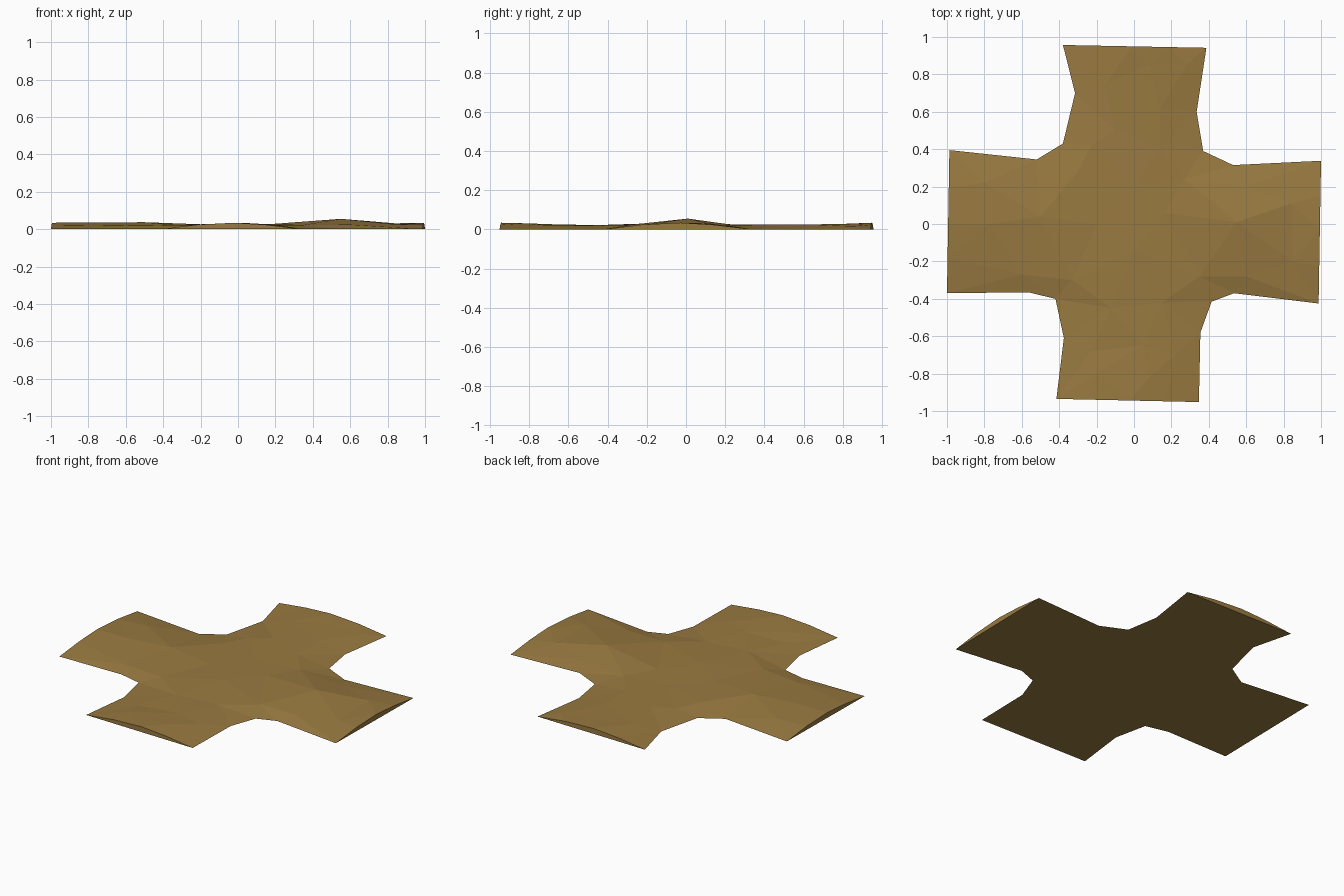
import bpy, bmesh
from mathutils import Vector
from mathutils.geometry import delaunay_2d_cdt

if "Cube" in bpy.data.objects:
    bpy.data.objects.remove(bpy.data.objects["Cube"])

# Ground outline, one arm at a time: end corner, end corner, then the inner bend
ARMS = [
    [(-.38, .957), (.387, .942), (.335, .60), (.37, .39), (.53, .315)],
    [(1, .338), (.987, -.425), (.535, -.37), (.415, -.415), (.355, -.58)],
    [(.347, -.952), (-.415, -.935), (-.375, -.61), (-.42, -.40), (-.565, -.365)],
    [(-1, -.37), (-.987, .395), (-.52, .345), (-.38, .43), (-.315, .70)],
]
# Arched crest of each arm end: fraction along the edge, height
CREST = [(.25, .023), (.48, .034), (.74, .024)]
# Bumps and dips of the trodden surface
BUMPS = [
    (.55, .01, .055), (.84, .11, .031), (.60, -.28, .024), (.35, -.28, .022),
    (.27, .24, .023), (.16, .06, .026), (.85, -.2, .025), (.6, .2, .022),
    (-.77, 0, .036), (-.50, .04, .037), (-.30, .28, .023), (-.60, -.27, .018),
    (-.33, -.30, .022), (-.8, .22, .026), (-.2, 0, .026), (0, -.14, .032),
    (.14, .40, .024), (-.1, .5, .025), (.14, .62, .025), (.28, .85, .016),
    (-.15, .75, .026), (.08, .85, .029), (-.23, .42, .02), (0, .2, .025),
    (.15, -.42, .021), (-.12, -.45, .022), (-.23, -.68, .014), (-.2, -.8, .025),
    (.05, -.65, .025), (.22, -.7, .02), (.08, -.82, .031),
]

earth = bpy.data.materials.new("packed_earth")
earth.diffuse_color = (.32, .195, .052, 1)
earth.use_nodes = True
earth.node_tree.nodes["Principled BSDF"].inputs["Base Color"].default_value = earth.diffuse_color

# Collect the rim, remembering the ground loop and the upright end faces
points, ground, ends = [], [], []
for arm in ARMS:
    a, b = Vector(arm[0]), Vector(arm[1])
    start = len(points)
    points.append((*a, 0))
    points += [(*a.lerp(b, t), h) for t, h in CREST]
    points += [(*p, 0) for p in arm[1:]]
    last = start + len(CREST) + 1
    ends.append(range(start, last + 1))
    ground += [start] + list(range(last, len(points)))
rim = len(points)
points += BUMPS

# Triangulate the surface inside the rim
edges = [(i, (i + 1) % rim) for i in range(rim)]
flat, _, tris, origin, _, _ = delaunay_2d_cdt(
    [Vector(p[:2]) for p in points], edges, [], 1, 1e-5)
index = [o[0] for o in origin]

bm = bmesh.new()
verts = [bm.verts.new(p) for p in points]
for t in tris:
    bm.faces.new([verts[index[i]] for i in t])
# Flat underside and arm ends
bm.faces.new([verts[i] for i in ground])
for e in ends:
    bm.faces.new([verts[i] for i in e])
bmesh.ops.recalc_face_normals(bm, faces=bm.faces)
mesh = bpy.data.meshes.new("path_crossing")
bm.to_mesh(mesh)
bm.free()
mesh.materials.append(earth)
bpy.context.collection.objects.link(bpy.data.objects.new("path_crossing", mesh))
